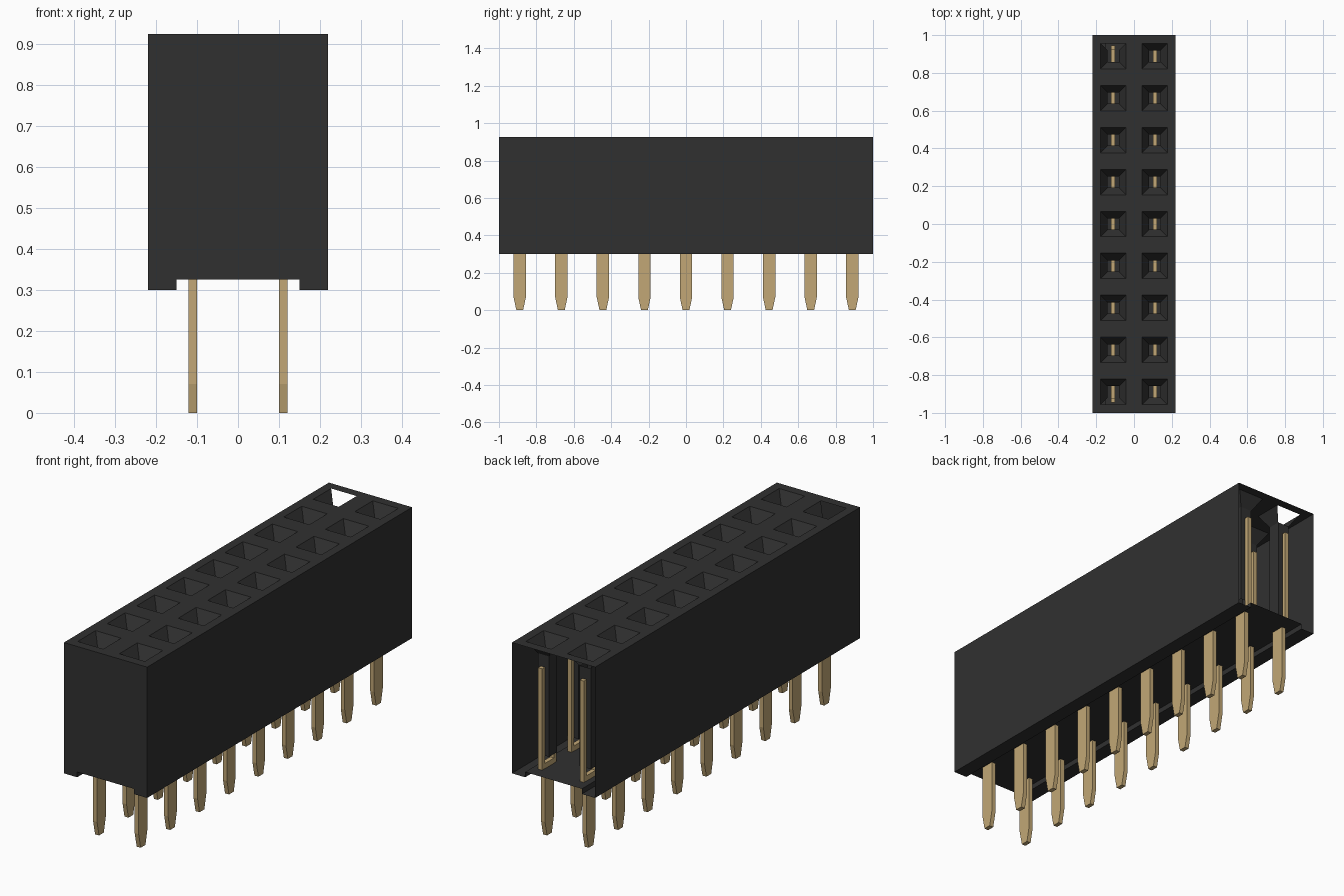
import bpy, bmesh

cube = bpy.data.objects.get("Cube")
if cube:
    bpy.data.objects.remove(cube)

PITCH = 2 / 9
COLS = (-0.11, 0.11)
ROWS = [(i - 4) * PITCH for i in range(9)]
W, L = 0.22, 1.0                # half width and half length of housing
Z0, Z_FLOOR, Z1 = 0.30, 0.325, 0.925
MOUTH, BORE = 0.0675, 0.03      # half sizes of funnel mouth and socket bore
Z_FUNNEL, Z_BORE = 0.865, 0.385


def material(name, rgb):
    m = bpy.data.materials.new(name)
    m.use_nodes = True
    col = (*rgb, 1)
    m.diffuse_color = col
    bsdf = m.node_tree.nodes["Principled BSDF"]
    bsdf.inputs["Base Color"].default_value = col
    bsdf.inputs["Roughness"].default_value = 0.6
    return m


black = material("black plastic", (0.03, 0.03, 0.03))
gold = material("gold metal", (0.54, 0.39, 0.18))


def finish(bm, name, mat):
    bmesh.ops.remove_doubles(bm, verts=bm.verts, dist=1e-5)
    bmesh.ops.recalc_face_normals(bm, faces=bm.faces)
    me = bpy.data.meshes.new(name)
    bm.to_mesh(me)
    bm.free()
    me.materials.append(mat)
    ob = bpy.data.objects.new(name, me)
    bpy.context.collection.objects.link(ob)
    return ob


def face(bm, pts):
    return bm.faces.new([bm.verts.new(p) for p in pts])


def square(x, y, h, z):
    return [(x - h, y - h, z), (x + h, y - h, z), (x + h, y + h, z), (x - h, y + h, z)]


# Housing: thin shell, open at the back, with a channel along the underside
bm = bmesh.new()
section = [(-W, Z1), (-W, Z0), (-0.15, Z0), (-0.15, Z_FLOOR),
           (0.15, Z_FLOOR), (0.15, Z0), (W, Z0), (W, Z1)]
for (xa, za), (xb, zb) in zip(section, section[1:]):
    face(bm, [(xa, -L, za), (xb, -L, zb), (xb, L, zb), (xa, L, za)])
face(bm, [(x, -L, z) for x, z in section])

# Roof: grid of cells, leaving out the socket mouths
xs = [-W] + [c + s * MOUTH for c in COLS for s in (-1, 1)] + [W]
ys = [-L] + [r + s * MOUTH for r in ROWS for s in (-1, 1)] + [L]
for i in range(len(xs) - 1):
    for j in range(len(ys) - 1):
        if i % 2 and j % 2:
            continue
        face(bm, [(xs[i], ys[j], Z1), (xs[i + 1], ys[j], Z1),
                  (xs[i + 1], ys[j + 1], Z1), (xs[i], ys[j + 1], Z1)])

# Sockets: tapered funnel, then a square tube open at the bottom
for x in COLS:
    for r, y in enumerate(ROWS):
        rings = [square(x, y, MOUTH, Z1), square(x, y, BORE, Z_FUNNEL),
                 square(x, y, BORE, Z_BORE)]
        for k in range(2):
            for s in range(4):
                # the end funnels of one column are open on their outer side
                if k == 0 and x < 0 and (r, s) in ((0, 0), (8, 2)):
                    continue
                t = (s + 1) % 4
                face(bm, [rings[k][s], rings[k][t], rings[k + 1][t], rings[k + 1][s]])
finish(bm, "housing", black)

# Contacts: flat forks straddling each tube, with a tapered pin below
half = [(0.018, 0), (0.033, 0.07), (0.033, 0.326), (0.055, 0.326),
        (0.055, 0.81), (0.035, 0.81), (0.035, 0.35)]
outline = half + [(-y, z) for y, z in reversed(half)]
for c, x in enumerate(COLS):
    for r, y in enumerate(ROWS):
        bm = bmesh.new()
        f = face(bm, [(x - 0.0105, y + py, pz) for py, pz in outline])
        ext = bmesh.ops.extrude_face_region(bm, geom=[f])
        moved = [v for v in ext["geom"] if isinstance(v, bmesh.types.BMVert)]
        bmesh.ops.translate(bm, vec=(0.021, 0, 0), verts=moved)
        finish(bm, f"contact_{'right' if c == 0 else 'left'}_{r + 1}", gold)
